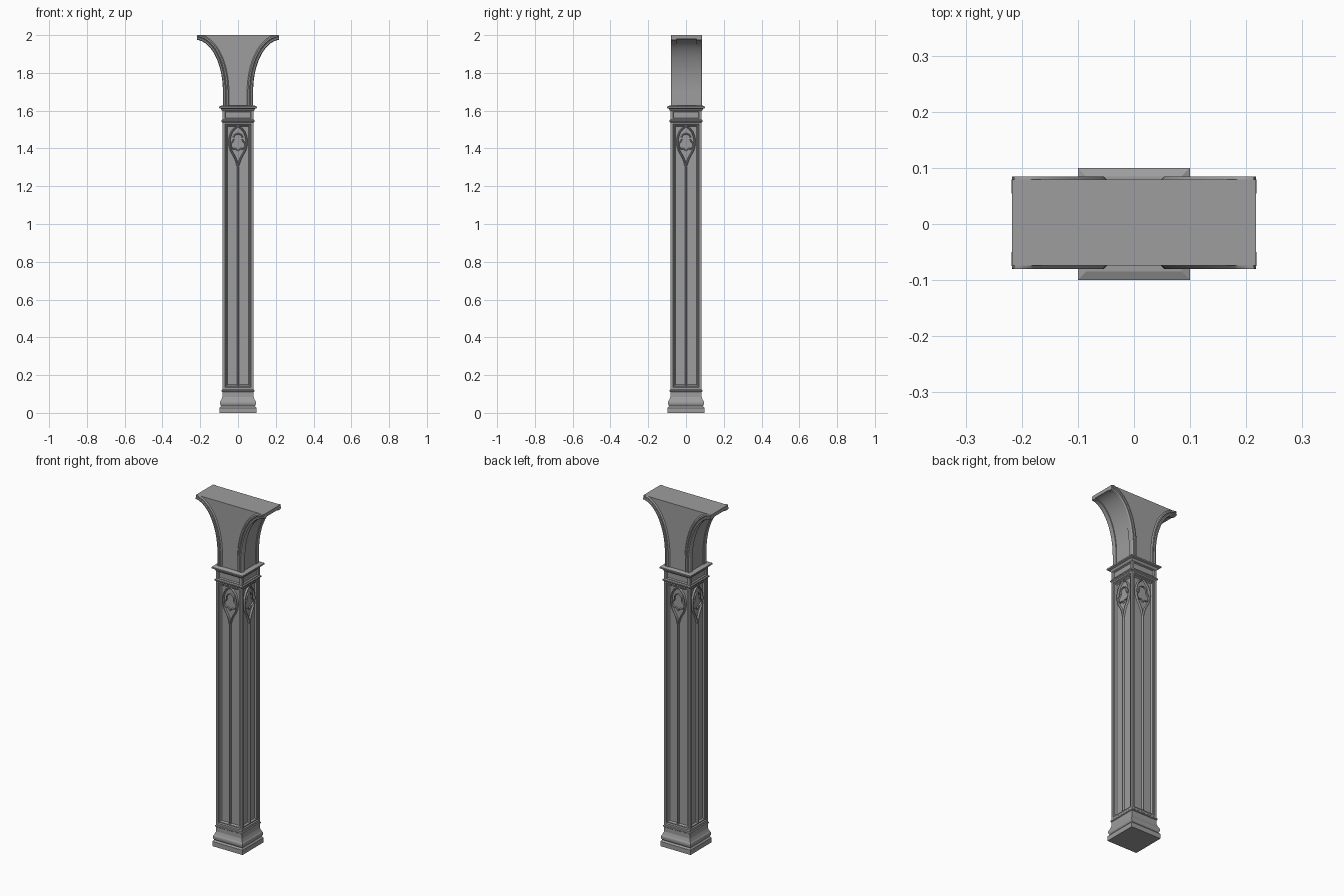
import bpy, bmesh, math
from mathutils import Matrix, Vector

cube = bpy.data.objects.get("Cube")
if cube:
    bpy.data.objects.remove(cube, do_unlink=True)

stone = bpy.data.materials.new("grey stone")
stone.use_nodes = True
COLOUR = (0.34, 0.34, 0.34, 1)
stone.diffuse_color = COLOUR
stone.node_tree.nodes["Principled BSDF"].inputs["Base Color"].default_value = COLOUR


def finish(name, bm, smooth=False):
    """Turn a bmesh into a named stone object."""
    bmesh.ops.remove_doubles(bm, verts=bm.verts, dist=0.00005)
    bmesh.ops.recalc_face_normals(bm, faces=bm.faces)
    mesh = bpy.data.meshes.new(name)
    bm.to_mesh(mesh)
    bm.free()
    mesh.materials.append(stone)
    obj = bpy.data.objects.new(name, mesh)
    bpy.context.collection.objects.link(obj)
    if smooth:
        bpy.ops.object.select_all(action='DESELECT')
        obj.select_set(True)
        bpy.context.view_layer.objects.active = obj
        bpy.ops.object.shade_smooth_by_angle(angle=math.radians(30))
    return obj


def bridge(bm, a, b):
    n = len(a)
    for i in range(n):
        bm.faces.new((a[i], a[(i + 1) % n], b[(i + 1) % n], b[i]))


def square_moulding(name, profile):
    """Sweep a (half width, height) profile round a square."""
    bm = bmesh.new()
    corners = ((-1, -1), (1, -1), (1, 1), (-1, 1))
    rings = [[bm.verts.new((sx * h, sy * h, z)) for sx, sy in corners] for h, z in profile]
    for a, b in zip(rings, rings[1:]):
        bridge(bm, a, b)
    bm.faces.new(rings[0])
    bm.faces.new(rings[-1])
    finish(name, bm)


def on_side(k):
    """Place side coordinates (across, height, outward) on side k of the shaft."""
    turn = Matrix.Rotation(k * math.pi / 2, 3, 'Z')
    return lambda u, z, d: turn @ Vector((u, -d, z))


def sunk_panel(bm, place, rings):
    """Rectangular frame stepping inwards: (half width, bottom, top, depth)."""
    loops = [[bm.verts.new(place(u, z, d)) for u, z in ((-w, lo), (w, lo), (w, hi), (-w, hi))]
             for w, lo, hi, d in rings]
    for a, b in zip(loops, loops[1:]):
        bridge(bm, a, b)
    bm.faces.new(loops[-1])


def sweep(bm, path, section, place, closed=False):
    """Carry a closed (sideways, outward) section along a flat path."""
    n = len(path)
    loops = []
    for i, p in enumerate(path):
        before = path[(i - 1) % n] if closed or i else p
        after = path[(i + 1) % n] if closed or i < n - 1 else p
        t = (Vector(after) - Vector(before)).normalized()
        loops.append([bm.verts.new(place(p[0] - t.y * s, p[1] + t.x * s, d)) for s, d in section])
    for a, b in zip(loops, loops[1:]):
        bridge(bm, a, b)
    if closed:
        bridge(bm, loops[-1], loops[0])
    else:
        bm.faces.new(loops[0])
        bm.faces.new(loops[-1])


def arc(cx, cz, r, start, end, steps=10):
    angles = [math.radians(start + (end - start) * i / steps) for i in range(steps + 1)]
    return [(cx + r * math.cos(a), cz + r * math.sin(a)) for a in angles]


def mirrored(half):
    """Close a right-hand path that starts and ends on the centre line."""
    return half + [(-x, z) for x, z in reversed(half[1:-1])]


# Base, neck ring and cornice
square_moulding("base_moulding", [
    (.097, 0), (.097, .027), (.090, .036), (.094, .044), (.095, .052), (.094, .060),
    (.089, .068), (.085, .079), (.083, .085), (.083, .110), (.087, .113), (.087, .119),
    (.083, .123)])
square_moulding("neck_ring", [(.083, 1.538), (.088, 1.543), (.088, 1.549), (.083, 1.554)])
square_moulding("cornice", [
    (.083, 1.598), (.087, 1.603), (.090, 1.610), (.100, 1.614), (.100, 1.622), (.085, 1.628)])

# Shaft with sunk panels on all four sides
shaft = bmesh.new()
frieze = bmesh.new()
for k in range(4):
    sunk_panel(shaft, on_side(k), [
        (.083, .115, 1.545, .083), (.070, .134, 1.530, .083), (.067, .138, 1.526, .077),
        (.061, .143, 1.521, .077), (.055, .149, 1.515, .068)])
    sunk_panel(frieze, on_side(k), [
        (.083, 1.545, 1.605, .083), (.069, 1.558, 1.596, .083), (.065, 1.562, 1.592, .076)])
finish("shaft", shaft)
finish("frieze_block", frieze)

# Tracery: centre mullion, pointed ogee frame and trefoil
BAR = [(-.006, .066), (-.002, .078), (.002, .078), (.006, .066)]
THIN_BAR = [(-.004, .066), (-.0015, .075), (.0015, .075), (.004, .066)]
ogee = mirrored([(0, 1.520), (.018, 1.506), (.033, 1.488), (.043, 1.462), (.046, 1.435),
                 (.043, 1.408), (.034, 1.383), (.020, 1.360), (.009, 1.335), (0, 1.290)])
trefoil = mirrored(arc(0, 1.454, .024, 90, -20) + arc(.019, 1.418, .020, 60, -110)
                   + [(0, 1.385)])
mullions, frames, trefoils = bmesh.new(), bmesh.new(), bmesh.new()
for k in range(4):
    sweep(mullions, [(0, .145), (0, 1.31)], BAR, on_side(k))
    sweep(frames, ogee, BAR, on_side(k), closed=True)
    sweep(trefoils, trefoil, THIN_BAR, on_side(k), closed=True)
finish("mullions", mullions)
finish("ogee_frames", frames, smooth=True)
finish("trefoils", trefoils, smooth=True)

# Flared bracket head, its underside slightly sunk between the ribs
TOP, SHIFT, END = 2.0, .0025, .218
flare = [(.08, 1.622), (.08, 1.66)]
for i in range(25):
    a = math.radians(87.2 * i / 24)
    flare.append((.225 - .145 * math.cos(a), 1.70 + .275 * math.sin(a)))
inner = []
for i, p in enumerate(flare):
    t = (Vector(flare[min(i + 1, len(flare) - 1)]) - Vector(flare[max(i - 1, 0)])).normalized()
    inner.append((p[0] - t.y * .005, p[1] + t.x * .005))
inner += [(END - .001, inner[-1][1]), (END - .001, TOP)]
outline = inner + [(-x, z) for x, z in reversed(inner)]
head = bmesh.new()
front, back = [[head.verts.new((x, y + SHIFT, z)) for x, z in outline] for y in (-.0765, .0765)]
bridge(head, front, back)
head.faces.new(front)
head.faces.new(back)
finish("bracket_head", head, smooth=True)

# Moulded ribs along the four curved edges
RIB = [(0, .052), (0, .0765), (.004, .0825), (.011, .0825), (.015, .0785),
       (.019, .0825), (.026, .0825), (.032, .0765), (.032, .052)]
ribs = bmesh.new()
for sx in (-1, 1):
    for sy in (-1, 1):
        sweep(ribs, flare, RIB,
              lambda u, z, d: Vector((sx * min(u, END), sy * d + SHIFT, min(z, TOP - .0005))))
finish("bracket_ribs", ribs, smooth=True)
